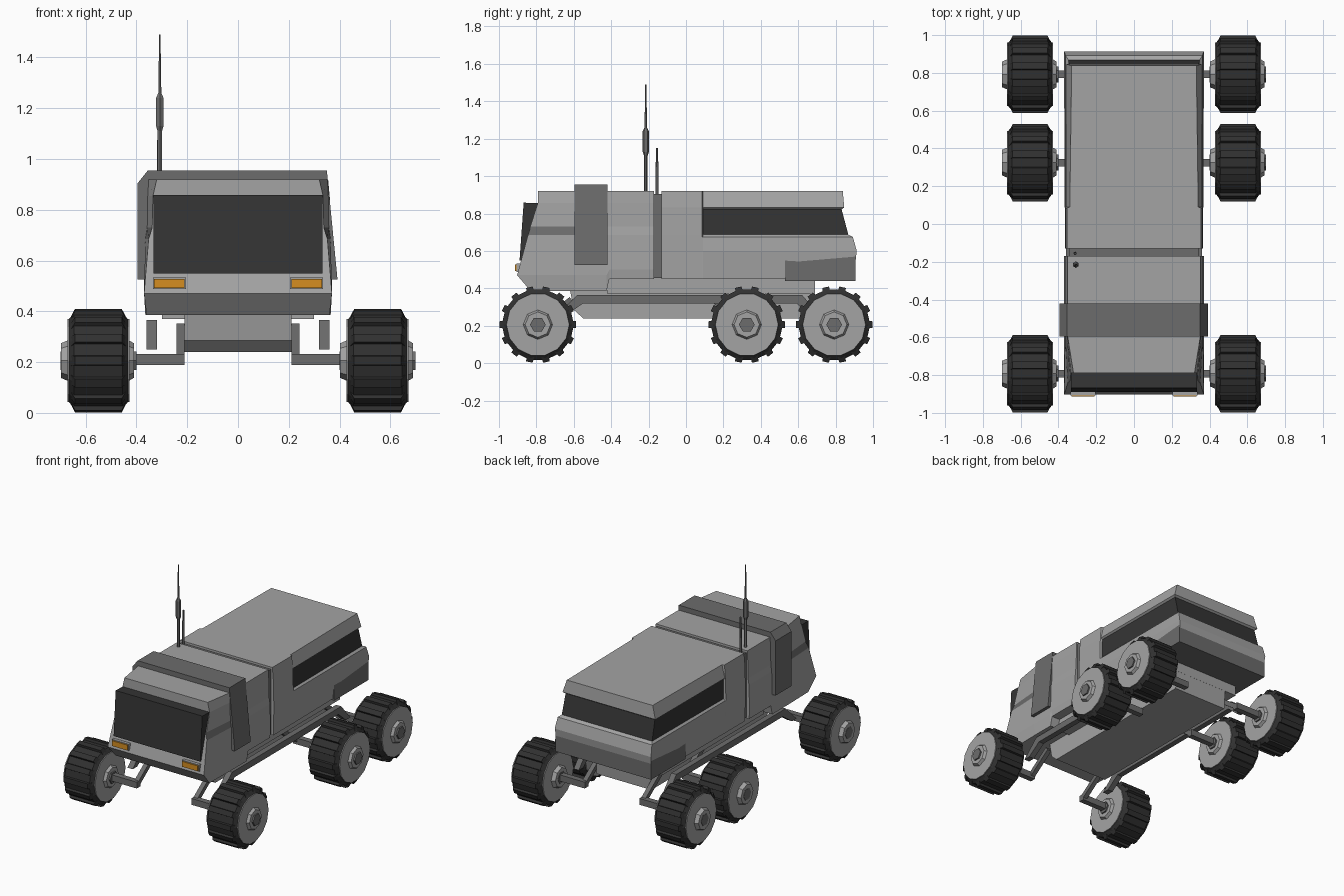
import bpy, bmesh, math
from mathutils import Vector, Matrix

if "Cube" in bpy.data.objects:
    bpy.data.objects.remove(bpy.data.objects["Cube"])


def material(name, r, g, b):
    m = bpy.data.materials.new(name)
    m.diffuse_color = (r, g, b, 1)
    m.use_nodes = True
    m.node_tree.nodes["Principled BSDF"].inputs["Base Color"].default_value = m.diffuse_color
    return m


BODY = material("light grey", 0.37, 0.37, 0.37)
TRIM = material("mid grey", 0.15, 0.15, 0.15)
GLASS = material("dark glass", 0.035, 0.035, 0.035)
TYRE = material("tyre black", 0.03, 0.03, 0.03)
ORANGE = material("orange lamp", 0.66, 0.27, 0.015)


def finish(name, bm, *mats):
    bmesh.ops.recalc_face_normals(bm, faces=bm.faces)
    me = bpy.data.meshes.new(name)
    bm.to_mesh(me)
    bm.free()
    for m in mats:
        me.materials.append(m)
    ob = bpy.data.objects.new(name, me)
    bpy.context.collection.objects.link(ob)
    return ob


def box(name, x, y, z, mat):
    bm = bmesh.new()
    c = Vector((sum(x) / 2, sum(y) / 2, sum(z) / 2))
    d = (abs(x[1] - x[0]), abs(y[1] - y[0]), abs(z[1] - z[0]), 1)
    bmesh.ops.create_cube(bm, size=1, matrix=Matrix.Translation(c) @ Matrix.Diagonal(d))
    return finish(name, bm, mat)


def prism(name, pts, axis, a, b, mat):
    """Extrude a 2D profile, (y,z) along x or (x,z) along y."""
    bm = bmesh.new()
    place = (lambda t, p: (t, p[0], p[1])) if axis == "x" else (lambda t, p: (p[0], t, p[1]))
    lo = [bm.verts.new(place(a, p)) for p in pts]
    hi = [bm.verts.new(place(b, p)) for p in pts]
    bm.faces.new(lo)
    bm.faces.new(hi)
    n = len(pts)
    for i in range(n):
        j = (i + 1) % n
        bm.faces.new((lo[i], lo[j], hi[j], hi[i]))
    return finish(name, bm, mat)


def beam(name, p, q, w, mat):
    """Square bar from p to q."""
    p, q = Vector(p), Vector(q)
    d = q - p
    rot = d.to_track_quat("Z", "X").to_matrix().to_4x4()
    bm = bmesh.new()
    bmesh.ops.create_cube(bm, size=1, matrix=Matrix.Translation((p + q) / 2) @ rot
                          @ Matrix.Diagonal((w, w, d.length, 1)))
    return finish(name, bm, mat)


def shell(name, rings, paint, mats):
    """Loft mirrored half-sections; end caps are horizontal strips."""
    bm = bmesh.new()
    V = [[[bm.verts.new((s * x, y, z)) for x, y, z in r] for s in (1, -1)] for r in rings]
    n = len(rings[0])
    for k in range(len(rings) - 1):
        A, B = V[k], V[k + 1]
        for i in range(n - 1):
            for s in (0, 1):
                f = bm.faces.new((A[s][i], A[s][i + 1], B[s][i + 1], B[s][i]))
                f.material_index = paint(k, i)
        for i in (0, n - 1):
            bm.faces.new((A[0][i], A[1][i], B[1][i], B[0][i]))
    for end, R in (("front", V[0]), ("back", V[-1])):
        for i in range(n - 1):
            f = bm.faces.new((R[0][i], R[0][i + 1], R[1][i + 1], R[1][i]))
            f.material_index = paint(end, i)
    return finish(name, bm, *mats)


def lathe(bm, profile, sides, centre, turn=0.0):
    """Revolve (x, radius) points about the x axis and cap both ends."""
    rings = [[bm.verts.new(Vector(centre) + Vector((x, r * math.cos(a), r * math.sin(a))))
              for a in (turn + math.tau * i / sides for i in range(sides))] for x, r in profile]
    for A, B in zip(rings, rings[1:]):
        for i in range(sides):
            j = (i + 1) % sides
            bm.faces.new((A[i], A[j], B[j], B[i]))
    bm.faces.new(rings[0])
    bm.faces.new(rings[-1])


# Cab: nose, side stripe and roof
def flat_ring(y, xs, zs):
    return [(x, y, z) for x, z in zip(xs, zs)]


cab_x = (.365, .37, .365, .358, .356, .352)
cab_z = (.385, .47, .685, .73, .855, .92)
high_z = (.45, .50) + cab_z[2:]
nose = [(.36, -.83, .385), (.37, -.903, .47), (.352, -.845, .685),
        (.338, -.83, .73), (.335, -.79, .855), (.32, -.79, .92)]
shell("cab", [nose, flat_ring(-.59, cab_x, cab_z), flat_ring(-.425, cab_x, cab_z),
              flat_ring(-.41, cab_x, high_z), flat_ring(-.17, cab_x, high_z)],
      lambda k, i: int(k == 0 and i == 2), (BODY, TRIM))

# Rear module with wraparound window band
rear_z = (.45, .60, .675, .687, .822, .832, .92)
plain = (.362, .366, .366, .366, .363, .363, .355)
cut = (.362, .368, .363, .352, .350, .361, .34)
tail = [(.355, .895, .45), (.37, .913, .60), (.362, .892, .675), (.347, .868, .687),
        (.343, .832, .822), (.357, .846, .832), (.33, .838, .92)]
shell("rear_module", [flat_ring(-.13, plain, rear_z), flat_ring(.085, plain, rear_z),
                      flat_ring(.09, cut, rear_z), tail],
      lambda k, i: int(i == 3 and k in (2, "back")), (BODY, GLASS))

box("body_joint", (-.345, .345), (-.18, -.12), (.455, .905), TRIM)
box("rear_lower_box", (-.367, .367), (.53, .907), (.44, .59), TRIM)

# Band over the cab
prism("roof_band", [(-.395, .525), (-.395, .905), (-.355, .955), (.35, .955), (.392, .525)],
      "y", -.595, -.42, TRIM)

# Windshield and headlamps
prism("windshield", [(-.78, .855), (-.868, .858), (-.89, .55), (-.86, .55)],
      "x", -.333, .333, GLASS)
for s in (1, -1):
    box("headlamp_case", (s * .205, s * .335), (-.907, -.87), (.487, .533), BODY)
    box("headlamp", (s * .21, s * .33), (-.914, -.906), (.492, .528), ORANGE)

# Underside
box("chassis", (-.30, .30), (-.42, .69), (.37, .455), BODY)
prism("belly", [(-.62, .39), (-.60, .285), (-.55, .24), (.68, .24), (.69, .38)],
      "x", -.21, .21, BODY)

WHEEL_Y = (-.792, .325, .792)
R = .206
for s in (1, -1):
    # Rocker rail
    prism("rocker_rail", [(-.70, .25), (-.58, .365), (.62, .365), (.72, .25), (.67, .25),
                          (.59, .32), (-.55, .32), (-.65, .25)], "x", s * .32, s * .36, TRIM)
    for y in WHEEL_Y:
        # Axle and trailing arm
        box("axle", (s * .21, s * .43), (y - .02, y + .02), (.188, .232), TRIM)
        beam("suspension_arm", (s * .226, y, .21), (s * .226, y + (.18 if y < 0 else -.18), .34),
             .032, TRIM)

        # Tyre with tread blocks
        c = Vector((s * .55, y, R))
        bm = bmesh.new()
        lathe(bm, [(-.12, .163), (-.095, .193), (.095, .193), (.12, .163)], 14, c)
        for i in range(14):
            turn = Matrix.Rotation(math.tau * (i + .5) / 14, 4, "X")
            made = bmesh.ops.create_cube(bm, size=1, matrix=Matrix.Translation(c) @ turn
                                         @ Matrix.Translation((0, 0, .186))
                                         @ Matrix.Diagonal((.222, .042, .038, 1)))
            for v in made["verts"]:
                local = turn.inverted() @ (v.co - c)
                if local.z > .19:  # taper the outer corners
                    v.co = c + turn @ Vector((local.x * .83, local.y * .85, local.z))
        finish("tyre", bm, TYRE)

        # Wheel disc, hub and centre cap
        bm = bmesh.new()
        lathe(bm, [(-.122, .168), (.122, .168)], 14, c)
        lathe(bm, [(-.148, .068), (-.12, .08), (.12, .08), (.14, .068)], 8, c)
        finish("wheel_disc", bm, BODY)
        bm = bmesh.new()
        lathe(bm, [(-.15, .042), (.15, .042)], 6, c)
        finish("hub_cap", bm, TRIM)


# Roof antennas
def mast(name, x, y, steps):
    bm = bmesh.new()
    lathe(bm, steps, 6, (0, 0, 0))
    bm.transform(Matrix.Translation((x, y, 0)) @ Matrix.Rotation(-math.pi / 2, 4, "Y"))
    finish(name, bm, TRIM)


mast("tall_antenna", -.308, -.215, [(.90, .010), (1.11, .010), (1.13, .017), (1.24, .017),
                                    (1.26, .007), (1.49, .003)])
mast("short_antenna", -.312, -.155, [(.90, .009), (1.07, .008), (1.08, .006), (1.15, .006)])
